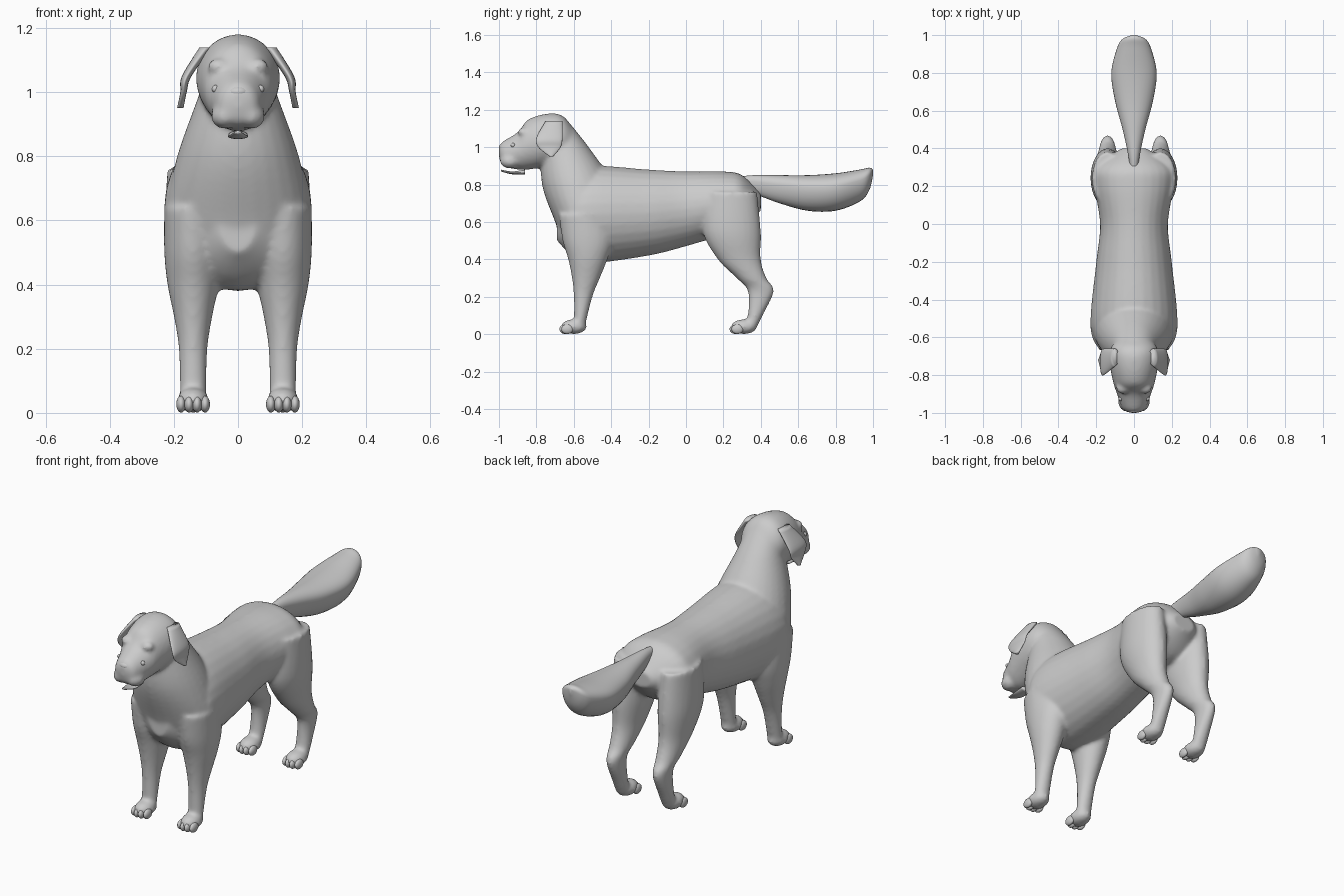
import bpy, bmesh
from math import sin, cos, tau
from mathutils import Matrix, Vector

cube = bpy.data.objects.get("Cube")
if cube:
    bpy.data.objects.remove(cube, do_unlink=True)

grey = (.6, .6, .6, 1)
coat = bpy.data.materials.new("plain_grey")
coat.use_nodes = True
coat.diffuse_color = grey
coat.node_tree.nodes["Principled BSDF"].inputs["Base Color"].default_value = grey


def spline(sections, steps=6):
    """Smoothly interpolate between cross-sections (Catmull-Rom)."""
    rows = [Vector(section) for section in sections]
    rows = [rows[0]] + rows + [rows[-1]]
    smooth = []
    for before, start, end, after in zip(rows, rows[1:], rows[2:], rows[3:]):
        leave, arrive = (end - before) / 2, (after - start) / 2
        for step in range(steps):
            t = step / steps
            ease = t * t * (3 - 2 * t)
            smooth.append(start.lerp(end, ease) + leave * t * (1 - t) ** 2
                          - arrive * t * t * (1 - t))
    return smooth + [rows[-1]]


def loft(bm, sections, upright=False, side=1, x=0, bias=.5, count=28):
    """Sections: position, low edge, high edge, half width, optional x offset.
    Upright runs along z with edges in y; otherwise along y with edges in z."""
    rings = []
    for pos, low, high, wide, shift in spline([(*section, x)[:5] for section in sections]):
        middle = low + (high - low) * bias
        ring = []
        for k in range(count):
            across, along = cos(tau * k / count), sin(tau * k / count)
            edge = middle + along * ((high - middle) if along > 0 else (middle - low))
            px = side * (shift + wide * across)
            ring.append(bm.verts.new((px, edge, pos) if upright else (px, pos, edge)))
        rings.append(ring)
    for ring, following in zip(rings, rings[1:]):
        for k in range(count):
            j = (k + 1) % count
            bm.faces.new((ring[k], ring[j], following[j], following[k]))
    bm.faces.new(rings[0])
    bm.faces.new(rings[-1])


def ball(bm, centre, size):
    placement = Matrix.Translation(centre) @ Matrix.Diagonal((*size, 1))
    bmesh.ops.create_uvsphere(bm, u_segments=20, v_segments=12, radius=1, matrix=placement)


def finish(name, bm):
    bmesh.ops.recalc_face_normals(bm, faces=bm.faces)
    for face in bm.faces:
        face.smooth = True
    mesh = bpy.data.meshes.new(name)
    bm.to_mesh(mesh)
    bm.free()
    mesh.materials.append(coat)
    part = bpy.data.objects.new(name, mesh)
    bpy.context.collection.objects.link(part)
    return part


# Body: torso, neck, head and legs fused into one skin
torso = [(-.69, .5, .7, .06), (-.6, .41, .85, .2), (-.5, .38, .9, .23), (-.2, .42, .88, .2),
         (0, .47, .87, .18), (.2, .53, .87, .21), (.3, .56, .85, .2), (.4, .66, .75, .07)]
neck = [(.5, -.66, -.32, .19), (.6, -.7, -.35, .23), (.8, -.77, -.39, .19),
        (1, -.77, -.52, .12), (1.15, -.74, -.64, .08)]
head = [(-1, .95, 1, .02), (-.98, .9, 1.03, .06), (-.9, .88, 1.08, .09), (-.84, .88, 1.15, .11),
        (-.73, .9, 1.18, .13), (-.65, .93, 1.16, .12), (-.57, .98, 1.05, .05)]
front_leg = [(.64, -.68, -.4, .09), (.5, -.66, -.39, .09), (.4, -.63, -.42, .08),
             (.3, -.61, -.46, .06), (.2, -.6, -.5, .045), (.04, -.6, -.54, .04)]
hind_leg = [(.76, .1, .38, .08), (.55, .09, .4, .09), (.4, .17, .4, .07), (.3, .27, .43, .055),
            (.23, .33, .47, .04), (.1, .33, .41, .04), (.04, .31, .38, .04)]
leg_x = .14

body = bmesh.new()
loft(body, torso)
loft(body, neck, upright=True)
loft(body, head)
for side in (1, -1):
    for leg in (front_leg, hind_leg):
        loft(body, leg, upright=True, side=side, x=leg_x)
        # Paw under the foot of the leg
        paw_y = leg[-1][1]
        ball(body, (side * leg_x, paw_y, .04), (.05, .07, .04))
    # Lips and brows
    ball(body, (side * .04, -.94, .925), (.045, .055, .04))
    ball(body, (side * .06, -.87, 1.08), (.035, .03, .025))

skin = finish("body", body)
fuse = skin.modifiers.new("fuse", "REMESH")
fuse.mode = "VOXEL"
fuse.voxel_size = .01
fuse.use_smooth_shade = True
soften = skin.modifiers.new("soften", "SMOOTH")
soften.factor = .5
soften.iterations = 9

# Tail: flat on top, deep below
tail = bmesh.new()
loft(tail, [(.27, .76, .84, .02), (.36, .75, .85, .03), (.5, .7, .85, .06), (.65, .66, .85, .1),
            (.8, .66, .86, .12), (.93, .71, .88, .09), (.98, .77, .89, .06), (1, .85, .88, .01)],
     bias=.66)
finish("tail", tail)

# Nose and tongue
nose = bmesh.new()
ball(nose, (0, -.975, 1), (.035, .025, .02))
finish("nose", nose)
tongue = bmesh.new()
loft(tongue, [(-.99, .87, .88, .01), (-.93, .855, .87, .03), (-.86, .855, .88, .03)])
finish("tongue", tongue)

ear_shape = [(1.14, -.75, -.66, .02, .1), (1.05, -.8, -.66, .015, .16),
             (1, -.79, -.67, .01, .17), (.95, -.73, -.71, .01, .18)]
for side, word in ((1, "left"), (-1, "right")):
    ear = bmesh.new()
    loft(ear, ear_shape, upright=True, side=side)
    finish(word + "_ear", ear)
    eye = bmesh.new()
    ball(eye, (side * .07, -.925, 1.01), Vector.Fill(3, .012))
    finish(word + "_eye", eye)
    # Four toes on every paw, the middle pair furthest forward
    for leg, place in ((front_leg, "front"), (hind_leg, "hind")):
        toes = bmesh.new()
        toe_y = leg[-1][1] - .05
        for i in range(4):
            offset = i - 1.5
            ball(toes, (side * leg_x + offset * .025, toe_y + abs(offset) * .01, .027),
                 (.015, .032, .026))
        finish(word + "_" + place + "_toes", toes)
